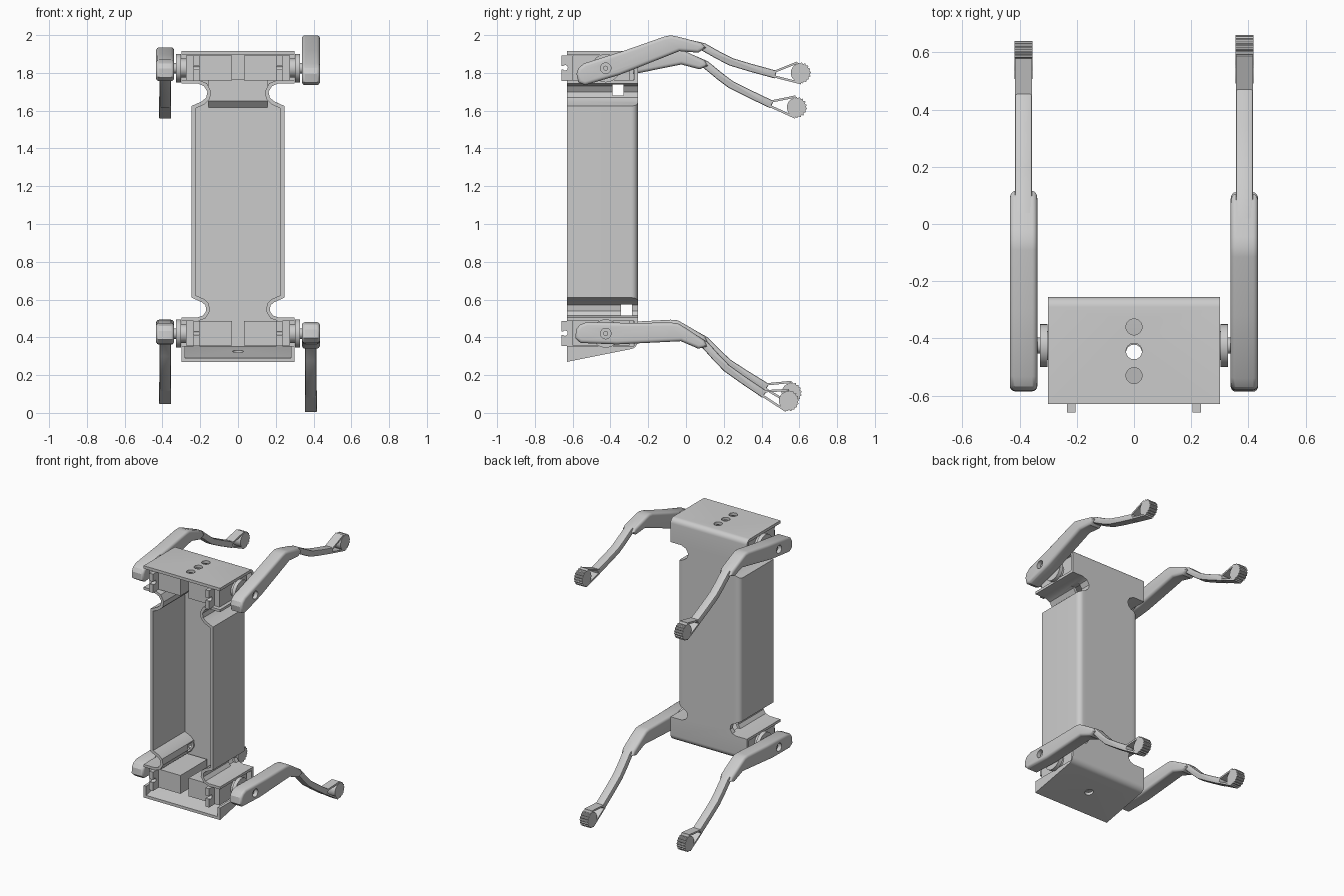
import bpy, bmesh, math
from mathutils import Vector

if "Cube" in bpy.data.objects:
    bpy.data.objects.remove(bpy.data.objects["Cube"], do_unlink=True)

grey = bpy.data.materials.new("light grey")
grey.use_nodes = True
grey.diffuse_color = (0.6, 0.6, 0.6, 1)
grey.node_tree.nodes["Principled BSDF"].inputs["Base Color"].default_value = (0.6, 0.6, 0.6, 1)

FRONT, BACK, WALL = -0.63, -0.255, 0.02
PIVOT_Y, TOP_Z, LOW_Z = -0.425, 1.825, 0.42


def finish(bm, name):
    bmesh.ops.recalc_face_normals(bm, faces=bm.faces)
    mesh = bpy.data.meshes.new(name)
    bm.to_mesh(mesh)
    bm.free()
    mesh.materials.append(grey)
    ob = bpy.data.objects.new(name, mesh)
    bpy.context.collection.objects.link(ob)
    return ob


def prism(pts, axis, a, b):
    """Extrude a 2D outline along x (points are y,z) or y (points are x,z)."""
    bm = bmesh.new()

    def place(p, d):
        return (d, p[0], p[1]) if axis == "x" else (p[0], d, p[1])
    lo = [bm.verts.new(place(p, a)) for p in pts]
    hi = [bm.verts.new(place(p, b)) for p in pts]
    bm.faces.new(lo)
    bm.faces.new(hi[::-1])
    for i in range(len(pts)):
        j = (i + 1) % len(pts)
        bm.faces.new((lo[i], lo[j], hi[j], hi[i]))
    bmesh.ops.recalc_face_normals(bm, faces=bm.faces)
    return bm


def box(name, x0, x1, y0, y1, z0, z1):
    return finish(prism([(y0, z0), (y1, z0), (y1, z1), (y0, z1)], "x", x0, x1), name)


def disc(name, x0, x1, cy, cz, r, n=32):
    ring = [(cy + r * math.cos(math.tau * i / n), cz + r * math.sin(math.tau * i / n)) for i in range(n)]
    return finish(prism(ring, "x", x0, x1), name)


def peg(x, y, r, z0, z1):
    bm = bmesh.new()
    bmesh.ops.create_cone(bm, cap_ends=True, segments=32, radius1=r, radius2=r, depth=z1 - z0)
    bmesh.ops.translate(bm, verts=bm.verts, vec=(x, y, (z0 + z1) / 2))
    return finish(bm, "hole_cutter")


def ribbon(path, t):
    """Closed outline of constant thickness around an open path."""
    path = [Vector(p) for p in path]
    left, right = [], []
    for i, p in enumerate(path):
        d = (path[min(i + 1, len(path) - 1)] - path[max(i - 1, 0)]).normalized()
        n = Vector((-d.y, d.x)) * t / 2
        left.append(p + n)
        right.append(p - n)
    return left + right[::-1]


def cap_bevel(bm, width, seg):
    edges = [e for e in bm.edges if abs(e.verts[0].co.x - e.verts[1].co.x) < 1e-5]
    bmesh.ops.bevel(bm, geom=edges, offset=width, segments=seg, profile=0.5,
                    affect="EDGES", clamp_overlap=False)


def carve(ob, cutters):
    bpy.context.view_layer.objects.active = ob
    for c in cutters:
        c.hide_render = True
        m = ob.modifiers.new("cut", "BOOLEAN")
        m.operation, m.solver, m.object = "DIFFERENCE", "EXACT", c
        bpy.ops.object.modifier_apply(modifier=m.name)
        bpy.data.objects.remove(c, do_unlink=True)


def floor_z(y):
    """The underside rises towards the back."""
    return 0.27 + 0.2 * (y - FRONT)


def mirrored(half):
    return half + [(-x, z) for x, z in reversed(half)]


# Body shell: waisted outline, hollowed from the front
outer = [(0.30, 0.27), (0.30, 0.505), (0.215, 0.505), (0.185, 0.515), (0.168, 0.54),
         (0.172, 0.57), (0.19, 0.585), (0.245, 0.61), (0.245, 1.625), (0.19, 1.65),
         (0.168, 1.67), (0.162, 1.70), (0.18, 1.73), (0.215, 1.745), (0.30, 1.745), (0.30, 1.915)]
inner = [(0.35, 0.355), (0.35, 0.487), (0.21, 0.487),
         (0.172, 0.50), (0.148, 0.54), (0.155, 0.58), (0.18, 0.603), (0.225, 0.623),
         (0.225, 1.612), (0.18, 1.632), (0.15, 1.66), (0.142, 1.70), (0.165, 1.745),
         (0.21, 1.763), (0.35, 1.763), (0.35, 1.895)]
bm = prism(mirrored(outer), "y", FRONT, BACK)
for v in bm.verts:
    if v.co.z < 0.3:
        v.co.z = floor_z(v.co.y)


def rounded_edge(e):
    p, q = (v.co for v in e.verts)
    if min(p.y, q.y) < BACK - 0.01:
        return False
    long_side = abs(p.z - q.z) > 0.5
    flat_end = abs(p.z - q.z) < 0.001 and abs(p.x - q.x) > 0.5
    return long_side or flat_end


bmesh.ops.bevel(bm, geom=[e for e in bm.edges if rounded_edge(e)], offset=0.035,
                segments=6, profile=0.5, affect="EDGES")
shell = finish(bm, "body_shell")
tray = [(-0.7, floor_z(-0.7) + WALL), (-0.277, floor_z(-0.277) + WALL), (-0.277, 0.42), (-0.7, 0.42)]
cutters = [finish(prism(mirrored(inner), "y", FRONT - 0.07, BACK - WALL), "hollow_cutter"),
           finish(prism(tray, "x", -0.28, 0.28), "tray_cutter")]
cutters += [peg(0, y, 0.028, 1.85, 1.95) for y in (-0.36, -0.445, -0.53)]
cutters.append(peg(0, -0.45, 0.028, 0.2, 0.38))
cutters.append(box("window_cutter", -0.24, 0.24, -0.39, -0.33, 1.68, 1.738))
cutters.append(box("window_cutter", -0.24, 0.24, -0.345, -0.287, 0.515, 0.573))
carve(shell, cutters)

# Thickened back wall behind the upper neck
finish(prism([(-0.268, 1.61), (-0.268, 1.765), (-0.305, 1.765), (-0.305, 1.65)],
             "x", -0.155, 0.155), "neck_brace")


# Motors with mounting ears and output discs
def motor(side, end, z):
    def span(a, b):
        return sorted((side * a, side * b))
    tag = end + ("_left" if side > 0 else "_right")
    box("motor_case_" + tag, *span(0.032, 0.275), -0.60, -0.30, z - 0.064, z + 0.066)
    ear = box("motor_ear_" + tag, *span(0.205, 0.235), -0.66, -0.278, z - 0.067, z + 0.066)
    slots = [box("slot_cutter", *span(0.15, 0.3), -0.67, -0.64, z - 0.008, z + 0.012),
             disc("slot_cutter", *span(0.15, 0.3), -0.64, z + 0.002, 0.014)]
    carve(ear, slots)
    disc("motor_neck_" + tag, *span(0.27, 0.305), PIVOT_Y, z, 0.05)
    disc("motor_disc_" + tag, *span(0.302, 0.328), PIVOT_Y, z, 0.075)
    disc("motor_shaft_" + tag, *span(0.32, 0.35), PIVOT_Y, z, 0.028)


# Leg outline, measured from the hip pivot
THIGH = [(-0.155, -0.03), (-0.145, 0.0), (-0.115, 0.025), (0.105, 0.095), (0.31, 0.167),
         (0.345, 0.174), (0.38, 0.167), (0.505, 0.135), (0.53, 0.108), (0.49, 0.082),
         (0.39, 0.09), (0.075, -0.035), (-0.11, -0.09), (-0.145, -0.075)]
SHIN = [(0.44, 0.13), (0.518, 0.112), (0.60, 0.066), (0.665, 0.033), (0.765, 0.003), (0.90, -0.034)]
FOOT = (1.03, -0.025)


def foot_outline():
    pts = []
    for i in range(72):
        a = math.tau * i / 72
        treaded = math.cos(a) > -0.2
        r = 0.056 if treaded and i % 4 < 2 else 0.05
        pts.append((FOOT[0] + r * math.cos(a), FOOT[1] + r * math.sin(a)))
    return pts


def leg(side, end, z, drop):
    tag = end + ("_left" if side > 0 else "_right")
    bm = prism(THIGH, "x", -0.048, 0.048)
    cap_bevel(bm, 0.018, 4)
    thigh = finish(bm, "thigh_" + tag)
    carve(thigh, [disc("bolt_cutter", *sorted((side * 0.02, side * 0.08)), 0, 0, 0.028)])
    bolt = disc("hip_bolt_" + tag, *sorted((side * 0.01, side * 0.03)), 0, 0, 0.013)
    bm = prism(ribbon(SHIN, 0.042), "x", -0.03, 0.03)
    cap_bevel(bm, 0.008, 2)
    parts = [thigh, bolt, finish(bm, "shin_" + tag)]
    for label, tip in (("upper", (1.015, 0.03)), ("lower", (1.035, -0.08))):
        start = (0.885, -0.022 if label == "upper" else -0.042)
        parts.append(finish(prism(ribbon([start, tip], 0.012), "x", -0.03, 0.03),
                            label + "_foot_arm_" + tag))
    parts.append(finish(prism(foot_outline(), "x", -0.031, 0.031), "foot_" + tag))
    for ob in parts:
        ob.location = (side * 0.386, PIVOT_Y, z)
        ob.rotation_euler.x = -math.radians(drop)


for side, end, z, drop in ((1, "top", TOP_Z, 0), (-1, "top", TOP_Z, 10.2),
                           (1, "low", LOW_Z, 18.8), (-1, "low", LOW_Z, 16.3)):
    motor(side, end, z)
    leg(side, end, z, drop)

# Smooth the rounded surfaces and keep creases sharp
for ob in bpy.context.scene.objects:
    ob.select_set(ob.type == "MESH")
bpy.context.view_layer.objects.active = shell
bpy.ops.object.shade_smooth_by_angle(angle=math.radians(30))
